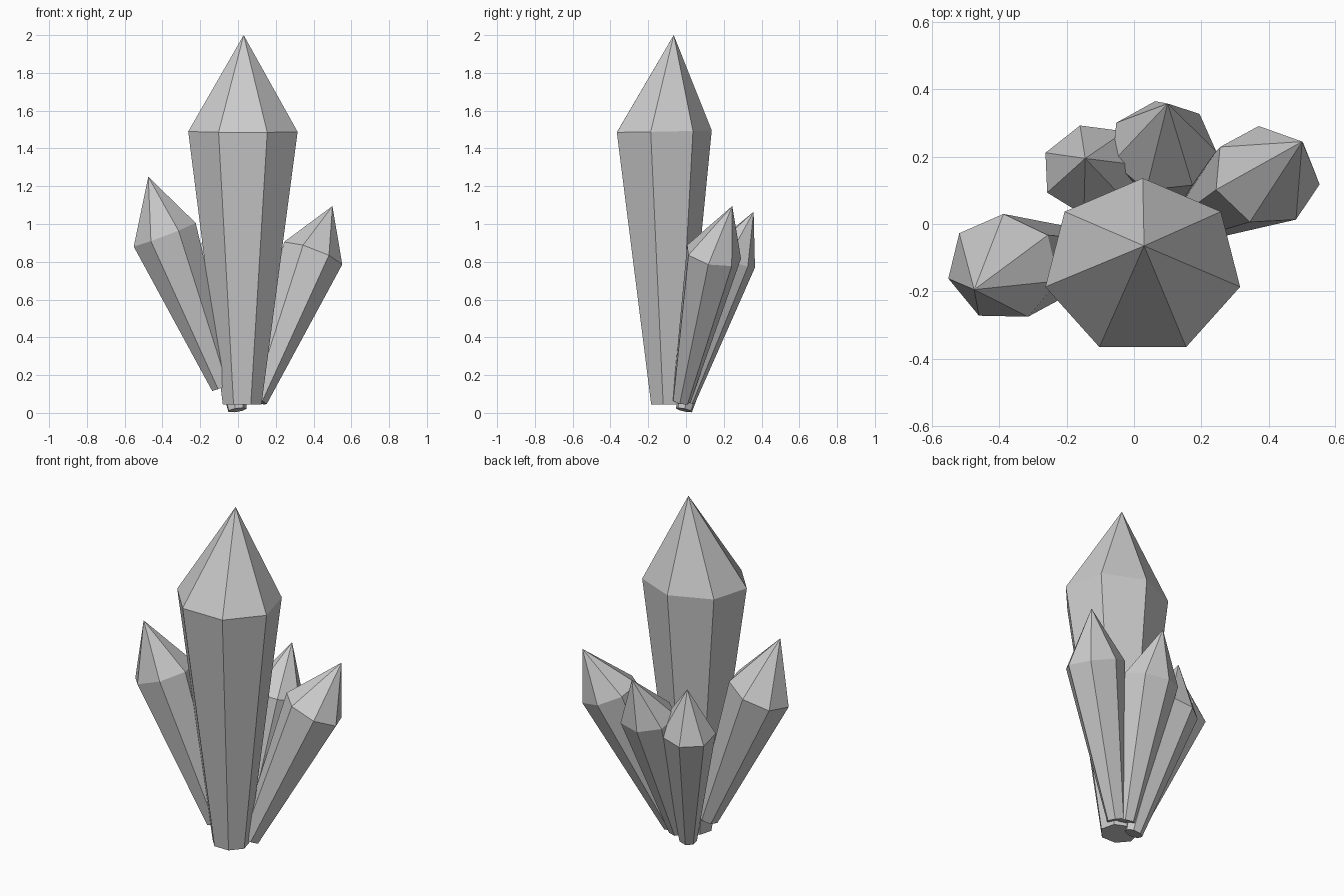
import bpy, bmesh
from math import cos, sin, radians, pi
from mathutils import Vector

if "Cube" in bpy.data.objects:
    bpy.data.objects.remove(bpy.data.objects["Cube"])

SIDES = 7
FLATTEN = 0.89  # crystals are slightly thinner front to back


def ring(bm, centre, axis, radius, phase):
    # heptagon lying square to the crystal axis
    ux = (Vector((1, 0, 0)) - axis * axis.x).normalized()
    uy = axis.cross(ux)
    verts = []
    for i in range(SIDES):
        a = radians(phase) + 2 * pi * i / SIDES
        verts.append(bm.verts.new(centre + ux * radius * cos(a) + uy * radius * FLATTEN * sin(a)))
    return verts


def crystal(name, base, base_r, girdle, girdle_r, tip, phase):
    base, girdle = Vector(base), Vector(girdle)
    axis = (girdle - base).normalized()
    bm = bmesh.new()
    low = ring(bm, base, axis, base_r, phase)
    high = ring(bm, girdle, axis, girdle_r, phase)
    point = bm.verts.new(tip)
    bm.faces.new(low[::-1])
    for i in range(SIDES):
        j = (i + 1) % SIDES
        bm.faces.new((low[i], low[j], high[j], high[i]))
        bm.faces.new((high[i], high[j], point))
    mesh = bpy.data.meshes.new(name)
    bm.to_mesh(mesh)
    bm.free()
    bpy.context.collection.objects.link(bpy.data.objects.new(name, mesh))


# tall centre crystal
crystal("main_crystal", (0.022, -0.10, 0.045), 0.105, (0.026, -0.128, 1.49), 0.297, (0.03, -0.065, 2.0), 90)
# smaller crystals leaning outwards
crystal("left_crystal", (-0.08, -0.085, 0.138), 0.062, (-0.388, -0.13, 0.945), 0.18, (-0.475, -0.195, 1.25), 90)
crystal("right_crystal", (0.10, -0.025, 0.065), 0.056, (0.393, 0.143, 0.84), 0.17, (0.50, 0.245, 1.095), 98)
crystal("back_crystal", (0.05, 0.0, 0.06), 0.054, (0.085, 0.23, 0.81), 0.16, (0.10, 0.358, 1.065), 98)
crystal("back_left_crystal", (-0.005, -0.01, 0.015), 0.05, (-0.12, 0.162, 0.75), 0.158, (-0.145, 0.195, 1.012), 105)
